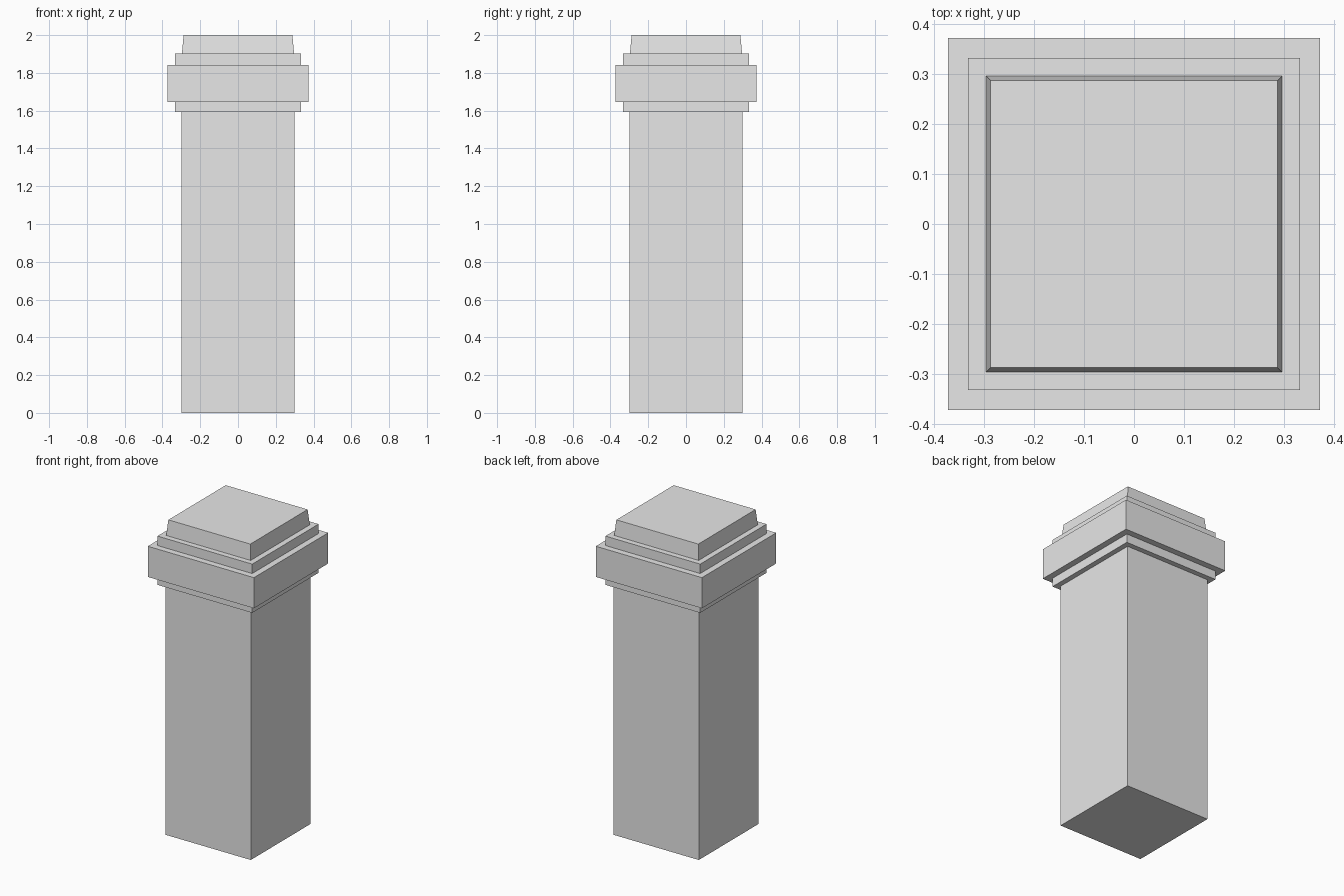
import bpy
import bmesh

cube = bpy.data.objects.get("Cube")
if cube:
    bpy.data.objects.remove(cube, do_unlink=True)

# Single stone colour
stone = bpy.data.materials.new("light_grey_stone")
stone.use_nodes = True
colour = (0.8, 0.8, 0.8, 1.0)
stone.diffuse_color = colour
stone.node_tree.nodes["Principled BSDF"].inputs["Base Color"].default_value = colour


def square_block(name, half_bottom, half_top, z_bottom, z_top):
    """Square block whose top may be narrower than its base."""
    bm = bmesh.new()
    bmesh.ops.create_cube(bm, size=2)
    for v in bm.verts:
        upper = v.co.z > 0
        half = half_top if upper else half_bottom
        v.co = (v.co.x * half, v.co.y * half, z_top if upper else z_bottom)
    mesh = bpy.data.meshes.new(name)
    bm.to_mesh(mesh)
    bm.free()
    mesh.materials.append(stone)
    obj = bpy.data.objects.new(name, mesh)
    bpy.context.collection.objects.link(obj)
    return obj


# Shaft, stepped capital and tapered cap, stacked upwards
square_block("shaft", 0.3, 0.3, 0, 1.592)
square_block("lower_moulding", 0.333, 0.333, 1.592, 1.647)
square_block("capital_slab", 0.373, 0.373, 1.647, 1.842)
square_block("upper_moulding", 0.333, 0.333, 1.842, 1.902)
square_block("tapered_cap", 0.297, 0.288, 1.902, 2)
